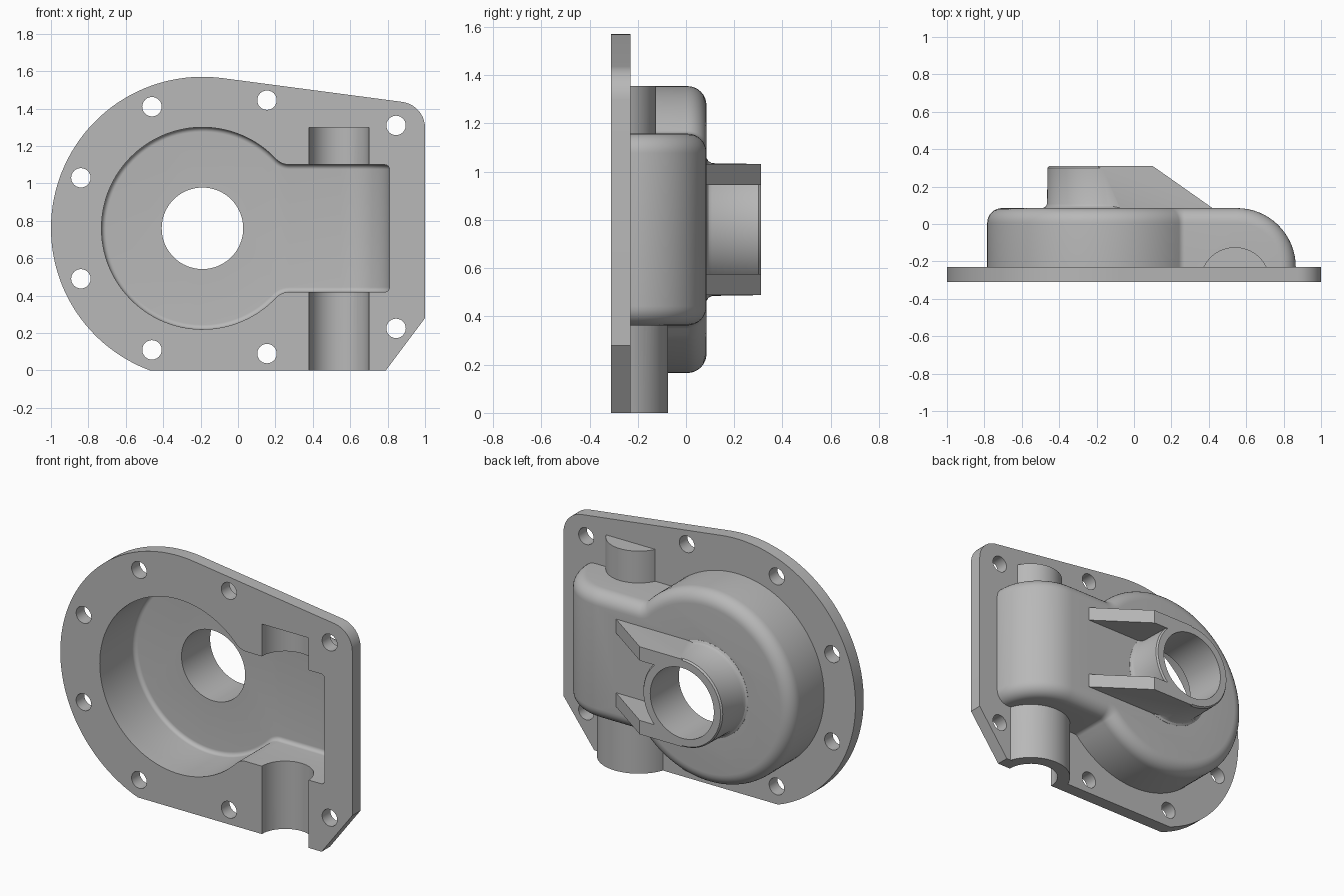
import bpy, bmesh, math
from mathutils import Vector

if "Cube" in bpy.data.objects:
    bpy.data.objects.remove(bpy.data.objects["Cube"], do_unlink=True)

CX, CZ = -0.19, 0.76               # axis of the round chamber and hub
FRONT, BACK = -0.31, -0.23         # flange faces
SHAFT_X, END_X = 0.54, 0.55        # shaft axis, centre of the rounded end

metal = bpy.data.materials.new("cast_grey")
metal.use_nodes = True
grey = (0.48, 0.48, 0.48, 1)
metal.diffuse_color = grey
metal.node_tree.nodes["Principled BSDF"].inputs["Base Color"].default_value = grey


def build(name, strips):
    """Skin lists of rings; each strip is (rings, closed, cap_first, cap_last)."""
    bm = bmesh.new()
    for rings, closed, cap_first, cap_last in strips:
        vs = [[bm.verts.new(p) for p in ring] for ring in rings]
        n = len(vs[0])
        for a, b in zip(vs, vs[1:]):
            for i in range(n if closed else n - 1):
                j = (i + 1) % n
                bm.faces.new((a[i], a[j], b[j], b[i]))
        if cap_first:
            bm.faces.new(vs[0])
        if cap_last:
            bm.faces.new(vs[-1])
    bmesh.ops.remove_doubles(bm, verts=bm.verts, dist=1e-5)
    bmesh.ops.recalc_face_normals(bm, faces=bm.faces)
    mesh = bpy.data.meshes.new(name)
    bm.to_mesh(mesh)
    bm.free()
    mesh.materials.append(metal)
    ob = bpy.data.objects.new(name, mesh)
    bpy.context.collection.objects.link(ob)
    return ob


def arc(x, y, r, a0, a1, n):
    """Points on an arc, angles in degrees."""
    ts = [math.radians(a0 + (a1 - a0) * i / n) for i in range(n + 1)]
    return [(x + r * math.cos(t), y + r * math.sin(t)) for t in ts]


def prism_y(name, pts, y0, y1):
    return build(name, [([[(x, y, z) for x, z in pts] for y in (y0, y1)], True, True, True)])


def prism_z(name, pts, z0, z1):
    return build(name, [([[(x, y, z) for x, y in pts] for z in (z0, z1)], True, True, True)])


def disc(x, y, r, n):
    return arc(x, y, r, 0, 360, n)[:-1]


def keyhole(R, h, rf, y):
    """Open outline: box edge, concave fillet, big circle, fillet, box edge."""
    fx, fz = math.sqrt((R + rf) ** 2 - (h + rf) ** 2), h + rf
    a = math.degrees(math.atan2(fz, fx))
    upper = [(END_X - CX, h)] + arc(fx, fz, rf, -90, a - 180, 8)
    lower = [(x, -z) for x, z in reversed(upper)]
    pts = upper + arc(0, 0, R, a, 360 - a, 80)[1:-1] + lower
    return [Vector((CX + x, y, CZ + z)) for x, z in pts]


def chamber(name, R, h, rf, fillet, depth, y0):
    """Round chamber with a side box whose far end rolls down to the flange."""
    rings = [keyhole(R, h, rf, y0), keyhole(R, h, rf, BACK)]
    for i in range(9):
        t = math.pi / 2 * i / 8
        d = fillet * (1 - math.cos(t))
        rings.append(keyhole(R - d, h - d, rf + d,
                             BACK + depth - fillet + fillet * math.sin(t)))
    # sweep the box cross-section a quarter turn around a vertical axis
    section = [r[0] for r in rings[1:]] + [r[-1] for r in reversed(rings[1:])]
    sweep = []
    for i in range(17):
        t = math.pi / 2 * i / 16
        sweep.append([Vector((END_X + (p.y - BACK) * math.sin(t),
                              BACK + (p.y - BACK) * math.cos(t), p.z)) for p in section])
    sweep.append([Vector((p.x, y0, p.z)) for p in sweep[-1]])
    return build(name, [(rings, False, True, True), (sweep, False, False, True)])


def combine(target, tool, operation):
    mod = target.modifiers.new(operation.lower(), 'BOOLEAN')
    mod.operation, mod.solver, mod.object = operation, 'EXACT', tool
    bpy.ops.object.select_all(action='DESELECT')
    target.select_set(True)
    bpy.context.view_layer.objects.active = target
    bpy.ops.object.modifier_apply(modifier=mod.name)
    bpy.data.objects.remove(tool, do_unlink=True)


# Flange plate
outline = (arc(CX, CZ, 0.81, 82.5, 249.8, 72) + [(0.79, 0), (1, 0.28)]
           + arc(0.86, 1.297, 0.14, 0, 82.5, 10))
cover = prism_y("gear_housing_cover", outline, FRONT, BACK)

# Outer chamber wall
solids = [chamber("chamber_wall", 0.595, 0.3975, 0.0425, 0.08, 0.315, -0.27)]

# Half-round shaft bosses, large below and small above
for name, r, z0, z1 in (("lower_boss", 0.235, 0, 0.40), ("upper_boss", 0.186, 1.12, 1.355)):
    a = math.degrees(math.asin(0.04 / r))
    solids.append(prism_z(name, arc(SHAFT_X, FRONT, r, a, 180 - a, 32), z0, z1))

# Hub with a flared foot
hub_profile = [(0.295, 0.06), (0.295, 0.086), (0.283, 0.093), (0.275, 0.108),
               (0.272, 0.30), (0.264, 0.31)]
solids.append(build("hub", [([[(x, y, z) for x, z in disc(CX, CZ, r, 64)]
                              for r, y in hub_profile], True, True, True)]))

# Sloping ribs on both sides of the hub
rib = [(CX, 0.06), (CX, 0.31), (0.10, 0.31), (0.42, 0.085), (0.42, 0.06)]
for side in (-1, 1):
    solids.append(prism_z("rib", rib, CZ + side * 0.185, CZ + side * 0.271))

# Inner cavity, shaft bores, hub bore and bolt holes
cuts = [chamber("cavity", 0.54, 0.34, 0.10, 0.025, 0.26, -0.35),
        prism_z("lower_bore", disc(SHAFT_X, FRONT, 0.16, 48), -0.1, 0.5),
        prism_z("upper_bore", disc(SHAFT_X, FRONT, 0.16, 48), 1.05, 1.30),
        prism_y("hub_bore", disc(CX, CZ, 0.218, 64), -0.1, 0.4)]
for x, z in ((-0.46, 1.41), (0.155, 1.445), (0.845, 1.31), (-0.84, 1.03),
             (-0.84, 0.49), (-0.46, 0.11), (0.155, 0.09), (0.845, 0.225)):
    cuts.append(prism_y("bolt_hole", disc(x, z, 0.052, 24), -0.4, -0.15))

for ob in solids:
    combine(cover, ob, 'UNION')
for ob in cuts:
    combine(cover, ob, 'DIFFERENCE')

bpy.ops.object.select_all(action='DESELECT')
cover.select_set(True)
bpy.context.view_layer.objects.active = cover
bpy.ops.object.shade_smooth_by_angle(angle=math.radians(30))
